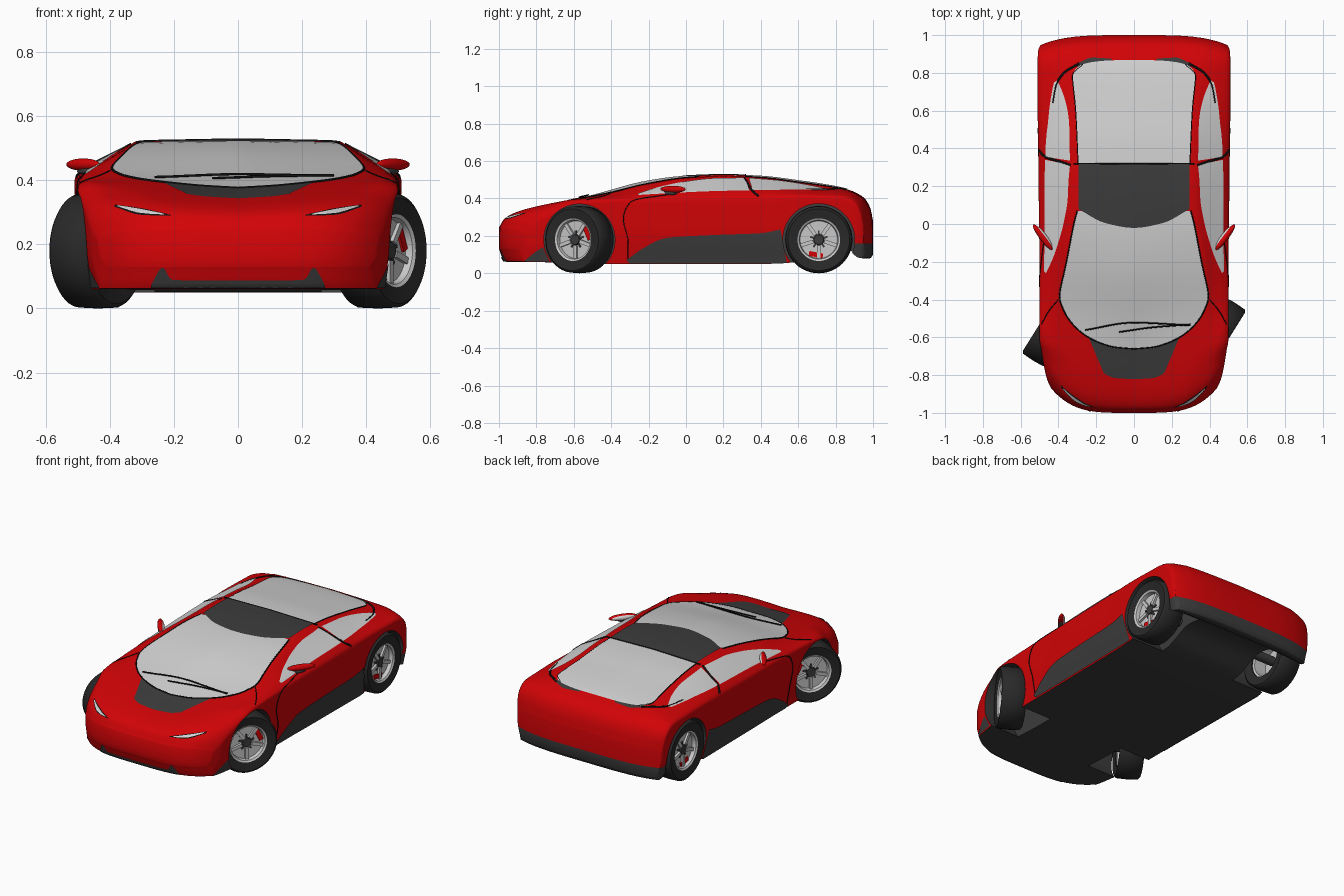
import bpy, bmesh, math
from mathutils import Matrix, Vector
from mathutils.bvhtree import BVHTree

if "Cube" in bpy.data.objects:
    bpy.data.objects.remove(bpy.data.objects["Cube"])


def material(name, r, g, b):
    m = bpy.data.materials.new(name)
    m.use_nodes = True
    m.diffuse_color = (r, g, b, 1)
    m.node_tree.nodes["Principled BSDF"].inputs["Base Color"].default_value = (r, g, b, 1)
    return m


red = material("red paint", 0.64, 0.001, 0.002)
glass = material("pale glass", 0.64, 0.64, 0.64)
dark = material("dark grey plastic", 0.045, 0.045, 0.045)
rubber = material("tyre rubber", 0.022, 0.022, 0.022)
black = material("black trim", 0.005, 0.005, 0.005)
silver = material("silver rim", 0.58, 0.58, 0.58)


def spline(keys, vals, t):
    """Smooth curve through the values that never overshoots."""
    n = len(keys)
    sec = [(vals[i + 1] - vals[i]) / (keys[i + 1] - keys[i]) for i in range(n - 1)]

    def slope(i):
        if i == 0 or i == n - 1:
            return sec[0 if i == 0 else -1]
        a, b = sec[i - 1], sec[i]
        return 2 * a * b / (a + b) if a * b > 0 else 0
    i = max(k for k in range(n - 1) if keys[k] <= t or k == 0)
    h = keys[i + 1] - keys[i]
    u = (t - keys[i]) / h
    return ((1 + 2 * u) * (1 - u) ** 2 * vals[i] + u * (1 - u) ** 2 * h * slope(i)
            + u * u * (3 - 2 * u) * vals[i + 1] + u * u * (u - 1) * h * slope(i + 1))


def add(name, data, *mats, mirror=False):
    if isinstance(data, bmesh.types.BMesh):
        bm, data = data, bpy.data.meshes.new(name)
        bm.to_mesh(data)
        bm.free()
    ob = bpy.data.objects.new(name, data)
    bpy.context.collection.objects.link(ob)
    for m in mats:
        data.materials.append(m)
    if mirror:
        ob.modifiers.new("mirror", "MIRROR")
    return ob


# Body stations: y, roof z, glass edge x, glass edge z, belt x, belt z, half width, shoulder z, floor z
STATIONS = [
    (-1, .245, .25, .245, .36, .24, .44, .215, .13),
    (-.97, .29, .26, .297, .38, .287, .46, .25, .062),
    (-.9, .322, .29, .335, .40, .33, .475, .295, .06),
    (-.8, .346, .32, .362, .42, .358, .487, .33, .06),
    (-.66, .374, .35, .388, .44, .392, .50, .37, .055),
    (-.5, .415, .395, .41, .465, .402, .50, .38, .05),
    (-.2, .493, .372, .478, .466, .425, .50, .385, .05),
    (0, .518, .335, .509, .468, .433, .503, .385, .05),
    (.2, .525, .323, .519, .47, .438, .505, .385, .05),
    (.4, .518, .32, .511, .465, .443, .507, .39, .05),
    (.6, .494, .33, .486, .45, .443, .51, .40, .06),
    (.8, .463, .345, .457, .44, .435, .51, .40, .13),
    (.88, .443, .36, .437, .44, .425, .51, .39, .12),
    (.95, .405, .38, .40, .45, .388, .508, .36, .085),
    (.985, .35, .38, .345, .46, .338, .502, .31, .08),
    (1, .28, .38, .277, .46, .272, .495, .255, .10)]
COLS = list(zip(*STATIONS))


def half_section(s):
    zc, xg, zg, xb, zb, w, zs, zf = [spline(COLS[0], c, s) for c in COLS[1:]]
    xs, zs_ = (0, xg, xb, w, w * .99, w - .03), (zc, zg, zb, zs, (zs + zf) / 2, zf)

    def at(vals, t):
        # flat roof and flat side glass, rounded flanks
        i = int(t)
        return vals[i] + (vals[i + 1] - vals[i]) * (t - i) if t < 2 else spline(range(6), vals, t)
    pts = [(at(xs, k / 6), at(zs_, k / 6)) for k in range(31)]
    pts += [(pts[j][0] * (w - .03) / w, zf) for j in range(17, -1, -1)]
    bend = .22 * max(0, (-.55 - s) / .45) - .055 * max(0, (s - .85) / .15)
    return [Vector((x, s + bend * (x / .5) ** 4, z)) for x, z in pts]


# Body shell, lofted along the length and capped with quads
bm = bmesh.new()
rings, R = [], 96
for i in range(81):
    half = half_section(math.sin((i / 80 - .5) * math.pi))
    full = half + [Vector((-p.x, p.y, p.z)) for p in half[47:0:-1]]
    rings.append([bm.verts.new(p) for p in full])
for a, b in zip(rings, rings[1:]):
    for j in range(R):
        bm.faces.new((a[j], a[(j + 1) % R], b[(j + 1) % R], b[j]))
for ring in (rings[0], rings[-1]):
    for flip in (1, -1):
        loops = [(j, j + 1, 47 - j, 48 - j) for j in range(18)] + [tuple(range(18, 31))]
        for loop in loops:
            bm.faces.new([ring[(flip * k) % R] for k in loop])
bmesh.ops.bisect_plane(bm, geom=bm.verts[:] + bm.edges[:] + bm.faces[:],
                       plane_co=(0, 0, .16), plane_no=(0, 0, 1))
bmesh.ops.recalc_face_normals(bm, faces=bm.faces)
for f in bm.faces:
    c = f.calc_center_median()
    f.material_index = int(f.normal.z < -.6 and c.z < .2 or c.y > .8 and c.z < .16)
skin = BVHTree.FromBMesh(bm)
body = add("body_shell", bm, red, dark)

# Wheel arches cut from the body
bm = bmesh.new()
for y, r in ((-.57, .19), (.71, .192)):
    for side in (1, -1):
        m = Matrix.Translation((side * .49, y, .18)) @ Matrix.Rotation(math.pi / 2, 4, "Y")
        bmesh.ops.create_cone(bm, cap_ends=True, segments=56, radius1=r, radius2=r, depth=.46, matrix=m)
for f in bm.faces:
    f.material_index = 1
cutter = add("wheel_arch_cutter", bm, red, dark)
cutter.hide_render = True
cut = body.modifiers.new("arches", "BOOLEAN")
cut.object, cut.solver = cutter, "EXACT"
bpy.context.view_layer.objects.active = body
bpy.ops.object.modifier_apply(modifier="arches")
bpy.data.objects.remove(cutter)


def on_skin(u, v, axis, off):
    """Drop a flat point onto the body along an axis."""
    start, way = {"top": ((u, v, 2), (0, 0, -1)), "side": ((2, u, v), (-1, 0, 0)),
                  "front": ((u, -2, v), (0, 1, 0))}[axis]
    p, n, _, _ = skin.ray_cast(Vector(start), Vector(way))
    if p is None:
        p, n, _, _ = skin.find_nearest(Vector(start) + Vector(way) * 1.5)
    return p + n * off


def along(pts, t):
    t *= len(pts) - 1
    return [spline(range(len(pts)), [p[k] for p in pts], t) for k in (0, 1)]


def panel(name, mat, a, b, axis, off=.004, mirror=False, nu=40, nv=16):
    """Thin plate on the body between two edge curves."""
    bm = bmesh.new()
    grid = []
    for i in range(nu + 1):
        p, q = Vector(along(a, i / nu)), Vector(along(b, i / nu))
        grid.append([bm.verts.new(on_skin(*p.lerp(q, j / nv), axis, off)) for j in range(nv + 1)])
    for g, h in zip(grid, grid[1:]):
        for j in range(nv):
            bm.faces.new((g[j], g[j + 1], h[j + 1], h[j]))
    bmesh.ops.remove_doubles(bm, verts=bm.verts, dist=.0002)
    bmesh.ops.recalc_face_normals(bm, faces=bm.faces)
    f = max(bm.faces, key=lambda f: f.calc_area())
    if f.normal.dot(skin.find_nearest(f.calc_center_median())[1]) < 0:
        bmesh.ops.reverse_faces(bm, faces=bm.faces)
    return add(name, bm, mat, mirror=mirror)


def line(name, pts, axis, r=.0025, off=.001, mirror=False):
    """Thin dark cord following the body."""
    c = bpy.data.curves.new(name, "CURVE")
    c.dimensions, c.bevel_depth, c.bevel_resolution = "3D", r, 1
    s = c.splines.new("POLY")
    s.points.add(32)
    for i, p in enumerate(s.points):
        p.co = (*on_skin(*along(pts, i / 32), axis, off), 1)
    return add(name, c, black, mirror=mirror)


def flip(pts):
    return [(-x, y) for x, y in pts]


# Glass and panels seen from above
edge = [(0, -.66), (.1, -.651), (.2, -.62), (.3, -.555), (.37, -.46), (.393, -.38), (.357, -.2), (.318, 0), (.3, .07)]
panel("windscreen", glass, edge, flip(edge), "top")
line("windscreen_trim", edge, "top", .004, .002, True)
edge = [(.295, .32), (.308, .6), (.325, .78), (.27, .845), (.13, .865), (0, .868)]
panel("rear_window", glass, edge, flip(edge), "top")
line("rear_window_trim", edge[:4], "top", .003, .002, True)
panel("roof_panel", dark, [(-.295, .08), (-.15, .005), (0, -.02), (.15, .005), (.295, .08)],
      [(-.295, .32), (0, .32), (.295, .32)], "top", .006)
panel("bonnet_vent", dark, [(-.16, -.79), (-.1, -.815), (0, -.82), (.1, -.815), (.16, -.79)],
      [(-.24, -.6), (-.1, -.64), (0, -.65), (.1, -.64), (.24, -.6)], "top", .002)
panel("rear_vent", dark, [(.12, .875), (.22, .88), (.3, .85)], [(.12, .85), (.22, .84), (.3, .8)],
      "top", .002, True)
line("rear_pillar_gap", [(.43, .64), (.41, .74), (.37, .8), (.29, .85)], "top", .006, 0, True)

# Side glass, sills and lower front corners
panel("door_window", glass, [(-.26, .422), (-.15, .457), (0, .488), (.15, .505), (.315, .508)],
      [(-.25, .416), (-.1, .425), (.1, .435), (.2, .438), (.34, .441)], "side", .004, True)
panel("quarter_window", glass, [(.335, .507), (.5, .493), (.65, .47), (.76, .447)],
      [(.355, .442), (.5, .443), (.65, .444), (.75, .443)], "side", .004, True)
panel("side_sill", dark, [(-.32, .07), (-.22, .14), (-.1, .19), (.15, .205), (.4, .215), (.505, .235)],
      [(-.3, .054), (-.15, .054), (.1, .054), (.3, .054), (.45, .054), (.54, .054)], "side", .006, True)
panel("front_corner", dark, [(-.86, .07), (-.81, .11), (-.765, .14)],
      [(-.86, .064), (-.8, .064), (-.73, .064)], "side", .004, True)

# Nose details
panel("lower_grille", dark, [(0, .088), (.2, .09), (.235, .128), (.27, .075)],
      [(0, .066), (.2, .066), (.235, .066), (.27, .066)], "front", .004, True)
panel("headlight_surround", black, [(.21, .291), (.3, .311), (.385, .323)],
      [(.21, .288), (.3, .291), (.385, .316)], "front", .002, True)
panel("headlight", glass, [(.23, .293), (.3, .307), (.375, .32)],
      [(.23, .291), (.3, .295), (.375, .316)], "front", .004, True)

# Seams, pillars and wipers
line("door_seam", [(-.1, .42), (-.29, .385), (-.335, .29), (-.31, .17), (-.31, .07)], "side", mirror=True)
line("centre_pillar", [(.31, .51), (.33, .48), (.355, .44), (.39, .41)], "side", .006, mirror=True)
line("roof_seam", [(-.32, .32), (0, .318), (.32, .32)], "top", .004, .004)
line("bonnet_seam", [(.4, -.4), (.45, -.46), (.49, -.53)], "top", mirror=True)
line("long_wiper", [(-.26, -.56), (0, -.52), (.3, -.535)], "top", .004, .01)
line("short_wiper", [(-.08, -.57), (.1, -.545), (.3, -.53)], "top", .004, .01)


def lathe(name, profile, mat):
    """Turn an (radius, x) profile around the x axis."""
    bm = bmesh.new()
    vs = [bm.verts.new((x, 0, r)) for r, x in profile]
    es = [bm.edges.new(p) for p in zip(vs, vs[1:])]
    bmesh.ops.spin(bm, geom=vs + es, cent=(0, 0, 0), axis=(1, 0, 0), angle=math.tau, steps=48)
    bmesh.ops.remove_doubles(bm, verts=bm.verts, dist=.0001)
    bmesh.ops.recalc_face_normals(bm, faces=bm.faces)
    return add(name, bm, mat)


def boxes(name, mat, items):
    bm = bmesh.new()
    for place, size in items:
        bmesh.ops.create_cube(bm, size=1, matrix=place @ Matrix.Diagonal((*size, 1)))
    return add(name, bm, mat)


def spoke(k, x, r):
    return Matrix.Rotation(k * math.tau / 5, 4, "X") @ Matrix.Translation((x, 0, r))


# One wheel, outer face towards +x, then copied to every corner
parts = [
    lathe("tyre", [(.112, -.062), (.165, -.072), (.177, -.062), (.18, 0), (.177, .062), (.165, .072),
                   (.112, .062), (.112, -.062)], rubber),
    lathe("rim", [(.113, -.055), (.1, -.05), (.1, .03), (0, .032), (.1, .035), (.104, .058), (.114, .064)], silver),
    lathe("hub", [(.03, .03), (.026, .046), (.012, .048), (0, .044)], dark),
    boxes("spokes", silver, [(spoke(k + .5, .04, .066), (.014, .02, .07)) for k in range(5)]),
    boxes("spoke_gaps", dark, [(spoke(k, .035, .036), (.008, .01, .026)) for k in range(5)]),
    lathe("axle_stub", [(0, -.22), (.028, -.22), (.028, 0)], dark)]
for label, y, side, steer, brake in (("front_left", -.57, 1, -32, -.9), ("front_right", -.57, -1, -32, -.9),
                                     ("rear_left", .71, 1, 0, 2.35), ("rear_right", .71, -1, 0, 2.35)):
    turn = math.radians(steer + (180 if side < 0 else 0))
    place = Matrix.Translation((side * (.44 if steer else .435), y, .18)) @ Matrix.Rotation(turn, 4, "Z")
    for p in parts:
        add(label + "_" + p.name, p.data).matrix_world = place
    caliper = boxes(label + "_caliper", red, [(spoke(brake * side, .036, .082), (.012, .075, .026))])
    caliper.matrix_world = place
for p in parts:
    bpy.data.objects.remove(p)


# Door mirrors: slanted pod, reflecting face and stalk
def pod(name, mat, centre, size):
    bm = bmesh.new()
    m = Matrix.Translation(centre) @ Matrix.Rotation(math.radians(53), 4, "Z") @ Matrix.Diagonal((*size, 1))
    bmesh.ops.create_uvsphere(bm, u_segments=24, v_segments=14, radius=1, matrix=m)
    add(name, bm, mat, mirror=True)


pod("mirror_pod", red, (.483, -.07, .449), (.084, .018, .019))
pod("mirror_face", glass, (.477, -.066, .449), (.07, .015, .015))
pod("mirror_stalk", dark, (.462, -.1, .428), (.065, .015, .012))

# Smooth shading with crisp edges
bpy.ops.object.select_all(action="DESELECT")
for ob in bpy.context.collection.objects:
    if ob.type == "MESH":
        ob.select_set(True)
        bpy.context.view_layer.objects.active = ob
bpy.ops.object.shade_smooth_by_angle(angle=math.radians(48))
